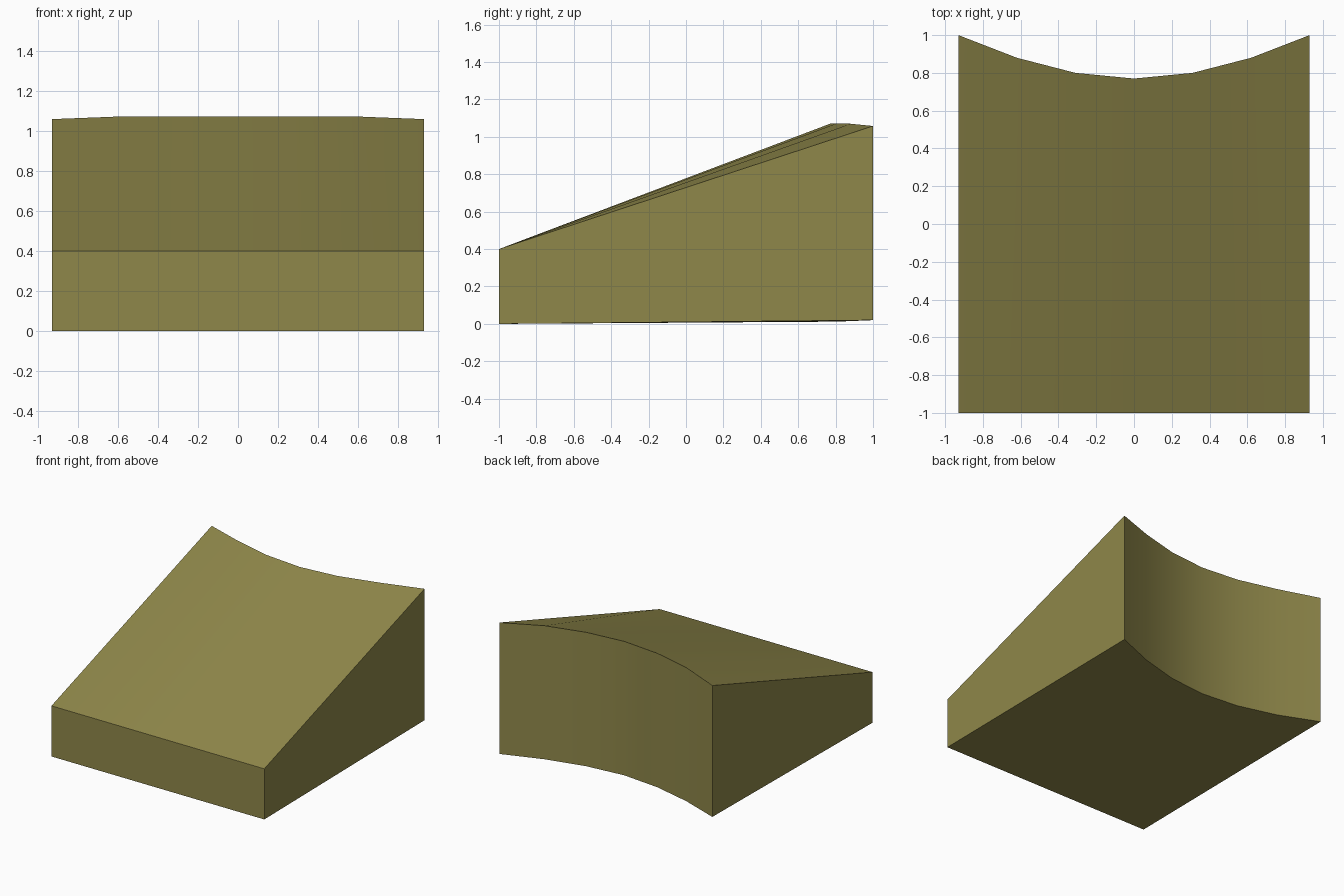
import bpy
import bmesh

if "Cube" in bpy.data.objects:
    bpy.data.objects.remove(bpy.data.objects["Cube"])

olive = bpy.data.materials.new("olive")
olive.diffuse_color = (0.274, 0.243, 0.068, 1)
olive.use_nodes = True
olive.node_tree.nodes["Principled BSDF"].inputs["Base Color"].default_value = olive.diffuse_color

# Half profile of the concave back: x, y, bottom z, top z
half = [(0, 0.77, 0.012, 1.07), (0.31, 0.80, 0.012, 1.07),
        (0.62, 0.88, 0.015, 1.07), (0.93, 1.0, 0.02, 1.058)]
profile = [(-x, y, b, t) for x, y, b, t in reversed(half[1:])] + half

# Sloped wedge, lofted across its width from four-cornered sections
bm = bmesh.new()
sections = []
for x, y, bottom, top in profile:
    corners = [(x, -1, 0), (x, y, bottom), (x, y, top), (x, -1, 0.4)]
    sections.append([bm.verts.new(c) for c in corners])
for a, b in zip(sections, sections[1:]):
    for i in range(4):
        j = (i + 1) % 4
        bm.faces.new((a[i], a[j], b[j], b[i]))

# Flat side walls
bm.faces.new(sections[0])
bm.faces.new(sections[-1])
bmesh.ops.recalc_face_normals(bm, faces=bm.faces)

mesh = bpy.data.meshes.new("wedge_block")
bm.to_mesh(mesh)
bm.free()
mesh.materials.append(olive)
block = bpy.data.objects.new("wedge_block", mesh)
bpy.context.collection.objects.link(block)

# Smooth the curved back and keep the outer edges sharp
bpy.context.view_layer.objects.active = block
block.select_set(True)
bpy.ops.object.shade_smooth_by_angle(angle=0.52)
